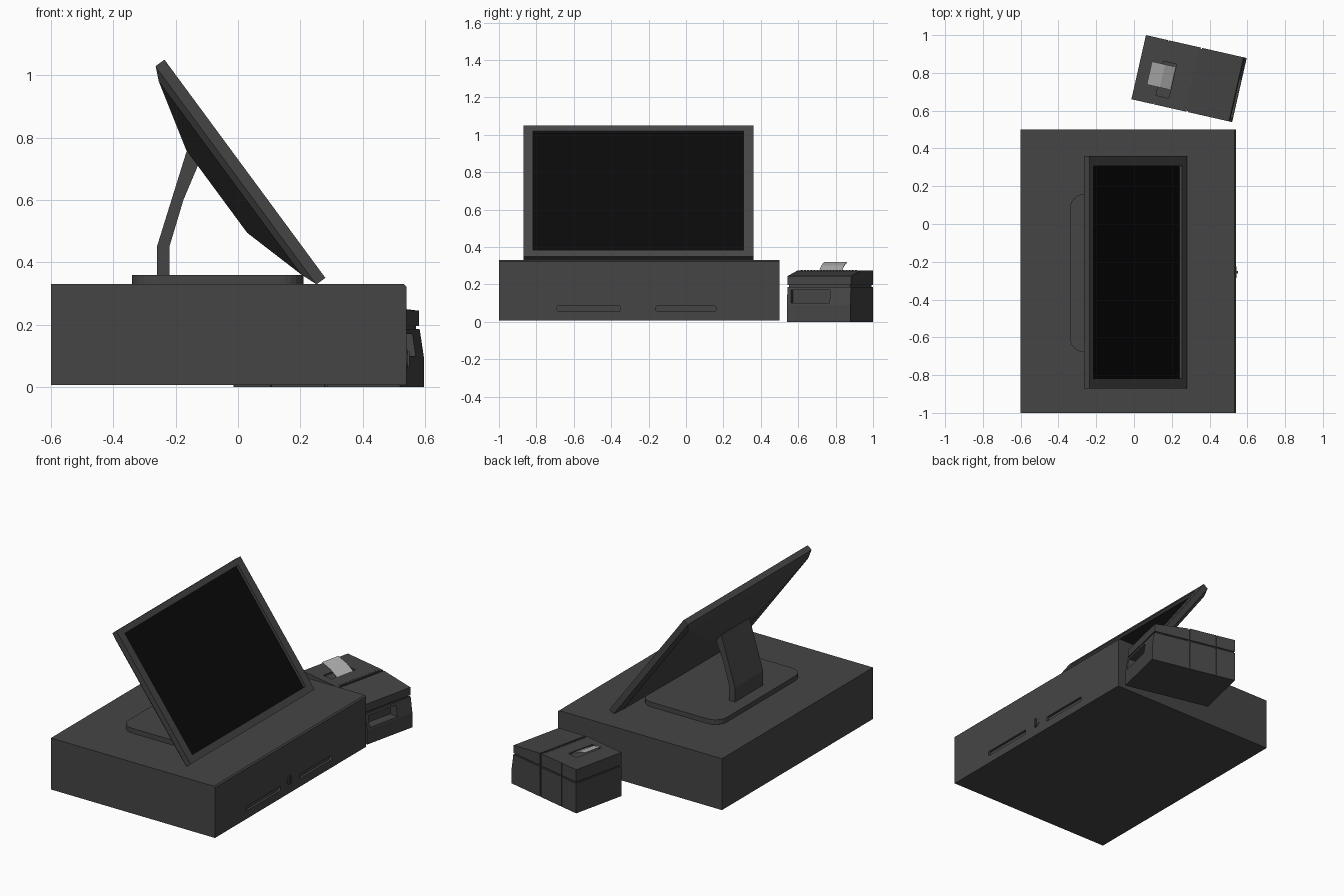
import bpy, bmesh, math
from mathutils import Matrix

if "Cube" in bpy.data.objects:
    bpy.data.objects.remove(bpy.data.objects["Cube"])


def material(name, v):
    m = bpy.data.materials.new(name)
    m.diffuse_color = (v, v, v, 1)
    m.use_nodes = True
    m.node_tree.nodes["Principled BSDF"].inputs["Base Color"].default_value = m.diffuse_color
    return m


BODY = material("dark_grey", 0.06)
SCREEN = material("screen_black", 0.003)
PAPER = material("paper_grey", 0.45)
I = Matrix.Identity(4)


def finish(name, bm, mat=BODY, mw=I):
    bmesh.ops.recalc_face_normals(bm, faces=bm.faces)
    me = bpy.data.meshes.new(name)
    bm.to_mesh(me)
    bm.free()
    me.materials.append(mat)
    ob = bpy.data.objects.new(name, me)
    ob.matrix_world = mw
    bpy.context.collection.objects.link(ob)
    return ob


def loft(name, rings, mat=BODY, mw=I):
    """Skin a list of equal-length point rings and cap both ends."""
    bm = bmesh.new()
    vs = [[bm.verts.new(p) for p in r] for r in rings]
    n = len(rings[0])
    for a, b in zip(vs, vs[1:]):
        for i in range(n):
            j = (i + 1) % n
            bm.faces.new((a[i], a[j], b[j], b[i]))
    bm.faces.new(vs[0])
    bm.faces.new(vs[-1])
    return finish(name, bm, mat, mw)


def prism(name, xz, y0, y1, mat=BODY, mw=I):
    return loft(name, [[(x, y, z) for x, z in xz] for y in (y0, y1)], mat, mw)


def box(name, x, y, z, mat=BODY, mw=I):
    return prism(name, [(x[0], z[0]), (x[1], z[0]), (x[1], z[1]), (x[0], z[1])], *y, mat, mw)


def round_rect(u, v, r, seg=6):
    """Rounded rectangle outline as 2D points."""
    pts = []
    for k, (cu, cv) in enumerate([(u[1] - r, v[1] - r), (u[0] + r, v[1] - r),
                                  (u[0] + r, v[0] + r), (u[1] - r, v[0] + r)]):
        for s in range(seg + 1):
            a = math.pi / 2 * (k + s / seg)
            pts.append((cu + r * math.cos(a), cv + r * math.sin(a)))
    return pts


def cut(ob, *cutters):
    """Subtract cutters, keep the result, delete the cutters."""
    for c in cutters:
        m = ob.modifiers.new("cut", 'BOOLEAN')
        m.operation, m.object, m.solver = 'DIFFERENCE', c, 'EXACT'
        bpy.context.view_layer.update()
        me = bpy.data.meshes.new_from_object(
            ob.evaluated_get(bpy.context.evaluated_depsgraph_get()))
        ob.modifiers.clear()
        ob.data = me
        bpy.data.objects.remove(c)


# Cash drawer with two pull slots
drawer = prism("cash_drawer", [(-0.6, 0.007), (0.54, 0.007), (0.54, 0.322),
                               (0.532, 0.33), (-0.6, 0.33)], -1.0, 0.5)
for y in [(-0.69, -0.35), (-0.16, 0.16)]:
    outline = round_rect(y, (0.057, 0.085), 0.008, 3)
    cut(drawer, loft("slot_cutter", [[(x, a, b) for a, b in outline] for x in (0.525, 0.56)]))

# Round lock with a raised turning bar
ring = [(-0.255 + 0.03 * math.cos(i * math.tau / 24), 0.09 + 0.03 * math.sin(i * math.tau / 24))
        for i in range(24)]
loft("drawer_lock", [[(x, a, b) for a, b in ring] for x in (0.53, 0.543)])
box("lock_bar", (0.54, 0.55), (-0.262, -0.248), (0.065, 0.115))

# Stand: rounded foot and bent neck
foot = round_rect((-0.34, 0.21), (-0.68, 0.16), 0.08)
loft("stand_foot", [[(a, b, z) for a, b in foot] for z in (0.33, 0.36)])
prism("stand_neck", [(-0.26, 0.355), (-0.22, 0.355), (-0.22, 0.45), (-0.175, 0.6),
                     (-0.12, 0.73), (-0.155, 0.76), (-0.165, 0.755), (-0.26, 0.45)],
      -0.395, -0.115)

# Tilted monitor: local x is the screen normal, local z runs up the screen
MON = Matrix.Translation((0.251, -0.255, 0.329)) @ Matrix.Rotation(-math.radians(36.4), 4, 'Y')
H, W = 0.869, 0.615
frame = box("monitor_frame", (0, 0.036), (-W, W), (0, H), BODY, MON)
cut(frame, box("screen_cutter", (0.014, 0.06), (-0.562, 0.562), (0.042, H - 0.036), BODY, MON))
box("screen_glass", (0.01, 0.018), (-0.562, 0.562), (0.042, H - 0.036), SCREEN, MON)
rings = [(0.001, W, 0.0, H), (-0.02, W - 0.02, 0.055, H - 0.045), (-0.08, 0.255, 0.265, 0.594)]
loft("monitor_back", [[(x, -w, a), (x, w, a), (x, w, b), (x, -w, b)]
                      for x, w, a, b in rings], BODY, MON)

# Receipt printer, turned slightly beside the drawer
PR = Matrix.Translation((0.29, 0.77, 0)) @ Matrix.Rotation(-math.radians(12.8), 4, 'Z')
HW = 0.174
base = prism("printer_base", [(-0.272, 0), (0.275, 0), (0.275, 0.09), (0.26, 0.187),
                              (-0.272, 0.187)], -HW, HW, BODY, PR)
lid = prism("printer_lid", [(-0.272, 0.196), (0.258, 0.196), (0.258, 0.245), (0.02, 0.274),
                            (-0.272, 0.274)], -HW, HW, BODY, PR)
box("printer_core", (-0.265, 0.25), (-HW + 0.007, HW - 0.007), (0.18, 0.205), BODY, PR)

# Panel seams around the printer
for x, w in [(0.03, 0.004), (-0.15, 0.0015)]:
    for part in (base, lid):
        for s in (-1, 1):
            y = sorted((s * (HW - 0.006), s * (HW + 0.02)))
            cut(part, box("seam_cutter", (x - w, x + w), y, (-0.1, 0.4), BODY, PR))
cut(lid, box("lid_seam_cutter", (0.026, 0.034), (-0.3, 0.3), (0.266, 0.4), BODY, PR))

# Front recess and paper slot
cut(base, box("recess_cutter", (0.215, 0.35), (-0.153, 0.06), (0.1, 0.17), BODY, PR))
cut(lid, box("paper_slot_cutter", (-0.15, -0.08), (-0.125, 0.06), (0.264, 0.3), BODY, PR))

# Row of tear teeth along the lid seam
bm = bmesh.new()
for i in range(18):
    y = -0.15 + i * 0.0175
    tri = [(0.024, y - 0.006), (0.024, y + 0.006), (0.008, y)]
    lo, hi = [[bm.verts.new((*p, z)) for p in tri] for z in (0.272, 0.277)]
    bm.faces.new(lo)
    bm.faces.new(hi)
    for k in range(3):
        j = (k + 1) % 3
        bm.faces.new((lo[k], lo[j], hi[j], hi[k]))
finish("tear_teeth", bm, BODY, PR)

# Curling receipt
prism("receipt_paper", [(-0.085, 0.266), (-0.14, 0.297), (-0.21, 0.318), (-0.21, 0.321),
                        (-0.139, 0.3), (-0.083, 0.269)], -0.08, 0.045, PAPER, PR)
